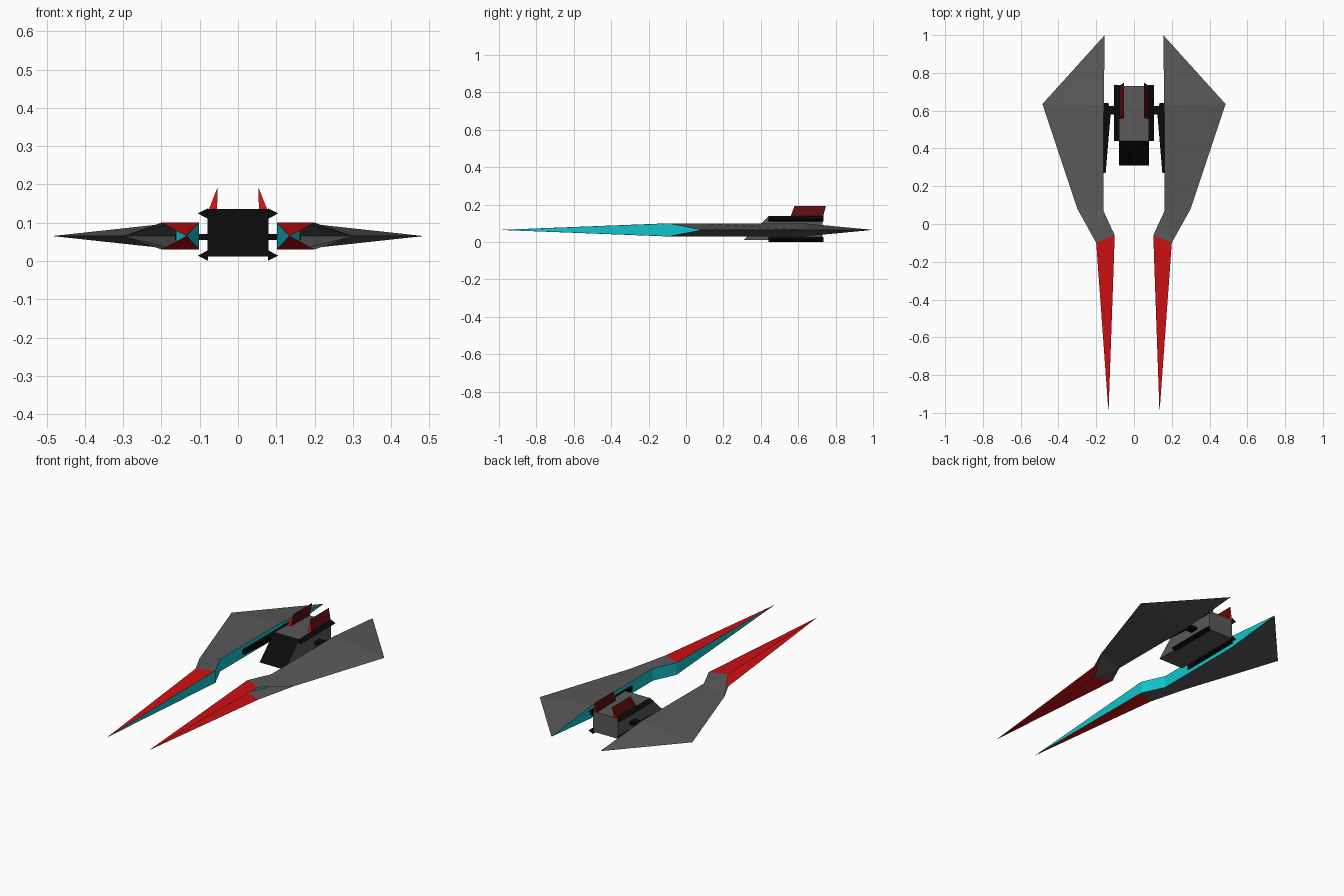
import bpy, bmesh
from mathutils import Vector

if "Cube" in bpy.data.objects:
    bpy.data.objects.remove(bpy.data.objects["Cube"], do_unlink=True)


def material(name, rgb):
    m = bpy.data.materials.new(name)
    m.use_nodes = True
    colour = (*rgb, 1)
    m.diffuse_color = colour
    m.node_tree.nodes["Principled BSDF"].inputs["Base Color"].default_value = colour
    return m


GREY = material("hull grey", (0.10, 0.10, 0.10))
RED = material("bright red", (0.62, 0.005, 0.006))
DARK_RED = material("dark red", (0.11, 0.004, 0.004))
CYAN = material("inner cyan", (0.006, 0.56, 0.62))
BLACK = material("matt black", (0.003, 0.003, 0.003))


def finish(name, bm, mats, mirror=False):
    me = bpy.data.meshes.new(name)
    bm.normal_update()
    bm.to_mesh(me)
    bm.free()
    for m in mats:
        me.materials.append(m)
    ob = bpy.data.objects.new(name, me)
    bpy.context.collection.objects.link(ob)
    if mirror:
        ob.modifiers.new("Mirror", "MIRROR").use_mirror_merge = False
    return ob


def loft(name, start, end, mats, mirror=False, rule=None):
    """Solid between two matching outlines."""
    bm = bmesh.new()
    a = [bm.verts.new(p) for p in start]
    b = [bm.verts.new(p) for p in end]
    n = len(a)
    bm.faces.new(a)
    bm.faces.new(b[::-1])
    for i in range(n):
        j = (i + 1) % n
        bm.faces.new((a[i], b[i], b[j], a[j]))
    bmesh.ops.remove_doubles(bm, verts=bm.verts[:], dist=0.0001)
    bmesh.ops.recalc_face_normals(bm, faces=bm.faces[:])
    if rule:
        for f in bm.faces:
            f.material_index = rule(f.normal)
    return finish(name, bm, mats, mirror)


# Wings: thin skins meeting at a knife edge, open along the outside of the prong
MID, HALF = 0.065, 0.035
ridge = {"knee": (0.102, -0.06), "bend": (0.162, 0.07),
         "shoulder": (0.16, 0.63), "lip": (0.20, -0.10)}
edge = {"tip": (0.135, -1.0), "elbow": (0.30, 0.08),
        "outer": (0.485, 0.635), "tail": (0.155, 1.0)}
skins = [(1, "tip lip knee"), (0, "knee lip bend"), (0, "lip elbow bend"),
         (0, "bend elbow outer shoulder"), (0, "shoulder outer tail")]

bm = bmesh.new()
up = {k: bm.verts.new((*p, MID + HALF)) for k, p in ridge.items()}
low = {k: bm.verts.new((*p, MID - HALF)) for k, p in ridge.items()}
for k, p in edge.items():
    up[k] = low[k] = bm.verts.new((*p, MID))
for index, names in skins:
    keys = names.split()
    bm.faces.new([up[k] for k in keys]).material_index = index
    bm.faces.new([low[k] for k in reversed(keys)]).material_index = index
wall = ["tip", "knee", "bend", "shoulder", "tail"]
for a, b in zip(wall, wall[1:]):
    corners = list(dict.fromkeys([up[a], up[b], low[b], low[a]]))
    bm.faces.new(corners).material_index = 2
finish("wings", bm, [GREY, RED, CYAN], mirror=True)

# Pod with a sloping dark windscreen
profile = [(0.31, 0.012), (0.44, 0.136), (0.73, 0.128), (0.73, 0.012)]
loft("pod", [(-0.08, y, z) for y, z in profile], [(0.08, y, z) for y, z in profile],
     [GREY, BLACK], rule=lambda n: 1 if n.y < -0.3 else 0)

# Triangular rails along the pod's long edges
for name, z in (("lower_rails", 0.014), ("upper_rails", 0.124)):
    section = [(0.078, z - 0.014), (0.105, z), (0.078, z + 0.014)]
    loft(name, [(x, 0.44, h) for x, h in section],
         [(x, 0.735, h) for x, h in section], [BLACK], mirror=True)

# Struts joining pod and wings
strut = [(0.05, 0.58), (0.165, 0.58), (0.165, 0.625), (0.05, 0.625)]
loft("struts", [(x, y, 0.055) for x, y in strut],
     [(x, y, 0.071) for x, y in strut], [BLACK], mirror=True)

# Tapered fairings on the inner wing walls
fairing = [(0.162, 0.27), (0.15, 0.27), (0.124, 0.58), (0.135, 0.64), (0.162, 0.64)]
loft("fairings", [(x, y, 0.052) for x, y in fairing],
     [(x, y, 0.078) for x, y in fairing], [BLACK], mirror=True)

# Raked fins tapering to a top edge
loft("fins",
     [(0.055, 0.555, 0.125), (0.08, 0.555, 0.125), (0.053, 0.58, 0.193)],
     [(0.055, 0.73, 0.125), (0.08, 0.73, 0.125), (0.053, 0.748, 0.193)],
     [DARK_RED, RED], mirror=True, rule=lambda n: 1 if abs(n.y) > 0.6 else 0)
